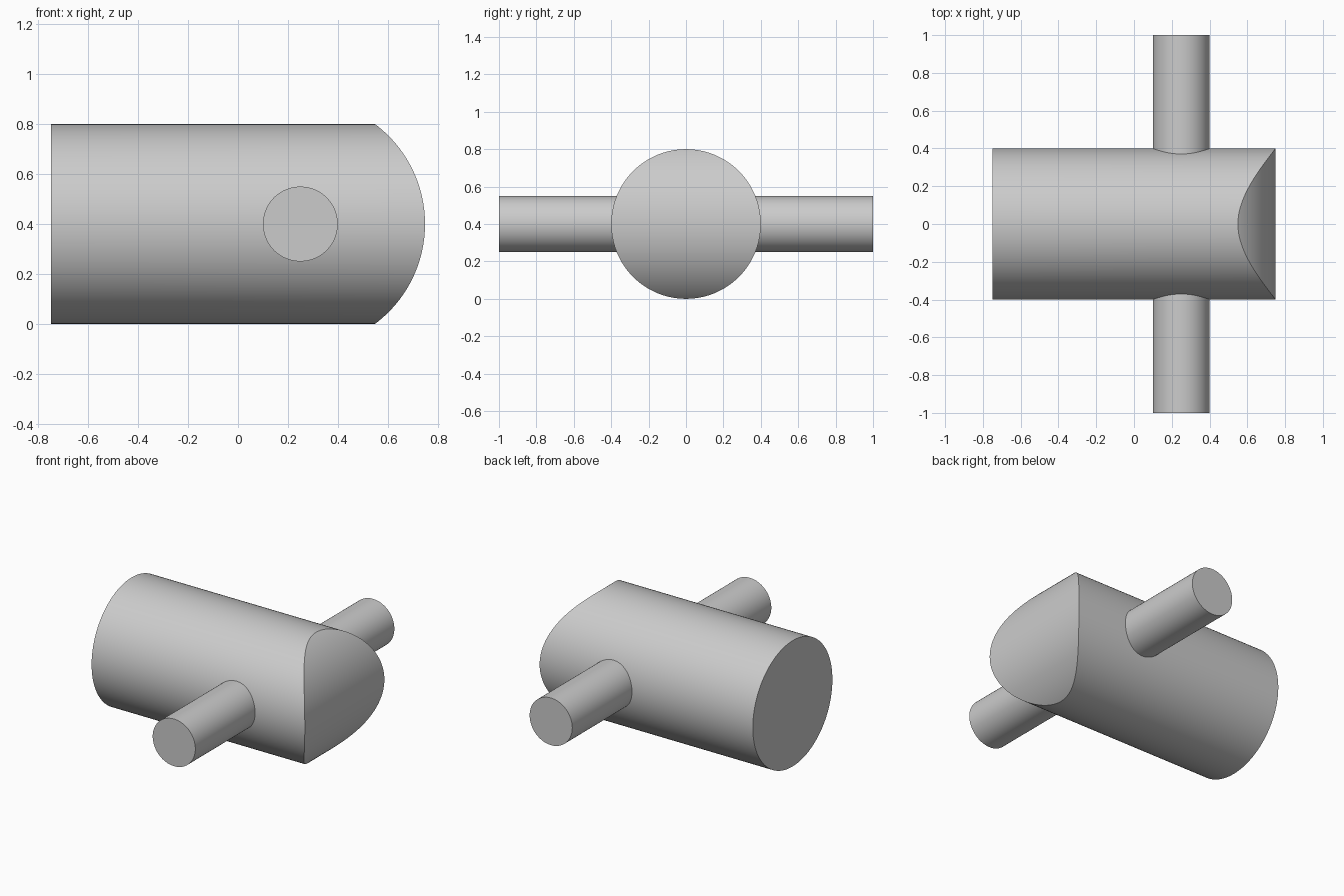
import bpy, bmesh, math

cube = bpy.data.objects.get("Cube")
if cube:
    bpy.data.objects.remove(cube, do_unlink=True)

SIDES = 128
AXIS_Z = 0.4        # height of both axes
PIN_X = 0.25        # pin axis, also the centre of the rounded nose
BODY_R, NOSE_R, PIN_R = 0.4, 0.5, 0.15

grey = bpy.data.materials.new("plain grey")
grey.use_nodes = True
colour = (0.6, 0.6, 0.6, 1)
grey.diffuse_color = colour
grey.node_tree.nodes["Principled BSDF"].inputs["Base Color"].default_value = colour


def finish(obj):
    obj.data.materials.append(grey)
    bpy.ops.object.select_all(action="DESELECT")
    obj.select_set(True)
    bpy.context.view_layer.objects.active = obj
    bpy.ops.object.shade_smooth_by_angle(angle=math.radians(25))


# Body: a cylinder along x whose nose is rounded about the pin axis
bm = bmesh.new()
back, nose = [], []
for i in range(SIDES):
    a = math.tau * i / SIDES
    y, dz = BODY_R * math.cos(a), BODY_R * math.sin(a)
    back.append(bm.verts.new((-0.75, y, AXIS_Z + dz)))
    nose.append(bm.verts.new((PIN_X + math.sqrt(NOSE_R**2 - dz**2), y, AXIS_Z + dz)))
for i in range(SIDES):
    j = (i + 1) % SIDES
    bm.faces.new((back[i], back[j], nose[j], nose[i]))
bm.faces.new(back)

# Nose: strips across y, closing to a triangle at top and bottom
half, quarter = SIDES // 2, SIDES // 4
for i in range(-quarter, quarter):
    strip = [nose[i], nose[i + 1], nose[half - i - 1], nose[(half - i) % SIDES]]
    bm.faces.new(list(dict.fromkeys(strip)))
bmesh.ops.recalc_face_normals(bm, faces=bm.faces)
mesh = bpy.data.meshes.new("body")
bm.to_mesh(mesh)
bm.free()
body = bpy.data.objects.new("body", mesh)
bpy.context.collection.objects.link(body)
finish(body)

# Pins: one on each side, rooted just inside the body
ROOT, TIP = 0.36, 1.0
for name, side in (("front_pin", -1), ("back_pin", 1)):
    bpy.ops.mesh.primitive_cylinder_add(
        vertices=96, radius=PIN_R, depth=TIP - ROOT,
        location=(PIN_X, side * (ROOT + TIP) / 2, AXIS_Z),
        rotation=(math.pi / 2, 0, 0))
    pin = bpy.context.object
    pin.name = name
    finish(pin)
